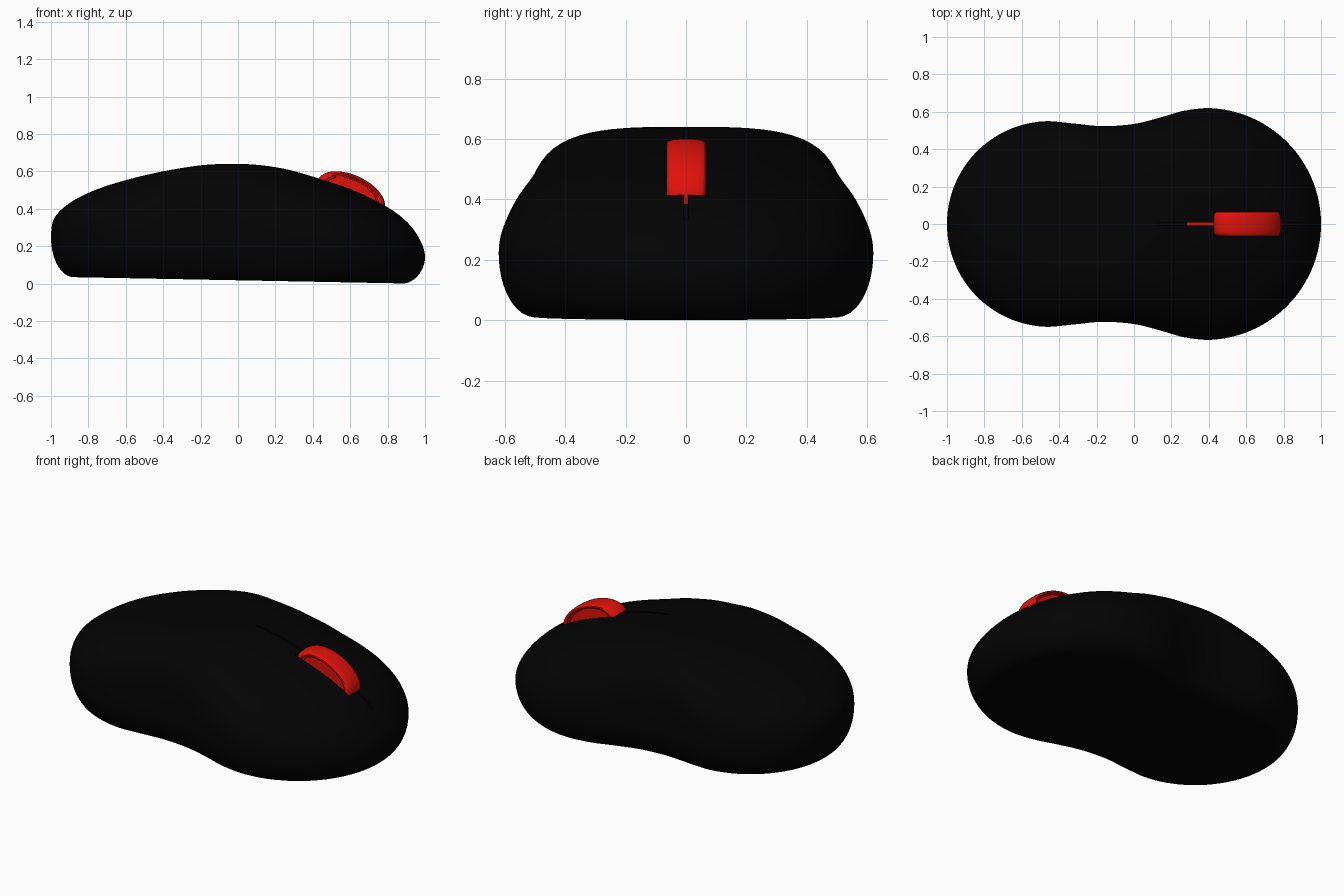
import bpy, bmesh
from math import acos, cos, sin, pi, sqrt, radians, hypot

if "Cube" in bpy.data.objects:
    bpy.data.objects.remove(bpy.data.objects["Cube"])


def material(name, color):
    m = bpy.data.materials.new(name)
    m.diffuse_color = color
    m.use_nodes = True
    m.node_tree.nodes["Principled BSDF"].inputs["Base Color"].default_value = m.diffuse_color
    return m


BLACK = material("black_shell", (0.001, 0.001, 0.001, 1))
RED = material("red_rubber", (0.75, 0.006, 0.003, 1))

# Profiles along the length: (x, value)
TOP = [(-1, .25), (-.99, .33), (-.95, .39), (-.8, .485), (-.6, .553), (-.4, .6), (-.2, .632),
       (-.05, .64), (.1, .635), (.25, .613), (.4, .572), (.6, .507), (.78, .42), (.9, .333),
       (.97, .24), (.993, .185), (1, .14)]
BELT = [(-1, .25), (0, .23), (.4, .22), (1, .14)]
WAIST = [(-.5, .548), (-.45, .55), (-.3, .535), (-.17, .523), (0, .535), (.15, .572),
         (.26, .604), (.38, .62), (.42, .6187)]
# Squareness of the upper cross-section
SQUARE = [(-1, 2.2), (-.8, 2.5), (-.47, 3), (-.2, 3.9), (0, 3.3), (.2, 2.5), (.4, 2.1), (1, 2)]


def angle(x):
    return acos(max(-1, min(1, -x)))


def sample(pts, x):
    """Smooth cubic interpolation in the angle that spaces the stations."""
    p = [(angle(a), b) for a, b in pts]
    t = angle(x)
    n = len(p)
    i = next((k for k in range(n - 1) if t <= p[k + 1][0]), n - 2)

    def slope(k):
        a, b = max(k - 1, 0), min(k + 1, n - 1)
        return (p[b][1] - p[a][1]) / (p[b][0] - p[a][0])
    h = p[i + 1][0] - p[i][0]
    s = (t - p[i][0]) / h
    return ((2*s**3 - 3*s*s + 1) * p[i][1] + (s**3 - 2*s*s + s) * h * slope(i)
            + (3*s*s - 2*s**3) * p[i + 1][1] + (s**3 - s*s) * h * slope(i + 1))


def half_width(x):
    if x < -.45:
        return sqrt(max(0, .55**2 - (x + .45)**2))
    if x > .38:
        return sqrt(max(0, .62**2 - (x - .38)**2))
    return sample(WAIST, x)


def inset(x, y):
    """Distance inside the plan outline."""
    if x < -.45:
        return max(0, .55 - hypot(x + .45, y))
    if x > .38:
        return max(0, .62 - hypot(x - .38, y))
    return max(0, half_width(x) - abs(y))


def finish(name, bm, mat):
    bmesh.ops.remove_doubles(bm, verts=bm.verts, dist=1e-5)
    bmesh.ops.recalc_face_normals(bm, faces=bm.faces)
    me = bpy.data.meshes.new(name)
    bm.to_mesh(me)
    bm.free()
    ob = bpy.data.objects.new(name, me)
    bpy.context.collection.objects.link(ob)
    me.materials.append(mat)
    return ob


def smooth(ob, deg=35):
    bpy.ops.object.select_all(action='DESELECT')
    ob.select_set(True)
    bpy.context.view_layer.objects.active = ob
    bpy.ops.object.shade_smooth_by_angle(angle=radians(deg))


def loft(rings, closed=False):
    bm = bmesh.new()
    rows = [[bm.verts.new(v) for v in r] for r in rings]
    pairs = list(zip(rows, rows[1:])) + ([(rows[-1], rows[0])] if closed else [])
    for a, b in pairs:
        for j in range(len(a)):
            k = (j + 1) % len(a)
            bm.faces.new((a[j], a[k], b[k], b[j]))
    if not closed:
        bm.faces.new(rows[0])
        bm.faces.new(rows[-1])
    return bm


# Shell: superellipse dome above the belt line, rounded wall and flat tilted base below it
def section(x, count=112):
    w, top, mid = max(half_width(x), .002), sample(TOP, x), sample(BELT, x)
    n = sample(SQUARE, x)
    floor = .0175 - .019 * x
    ring = []
    for j in range(count):
        a = 2 * pi * j / count
        c, s = cos(a), sin(a)
        if s >= 0:
            k = (abs(c)**n + abs(s)**n) ** (-1 / n)
            ring.append((x, w * c * k, mid + max(top - mid, .002) * s * k))
        else:
            y = w * c
            t = min(1, inset(x, y) / .12)
            ring.append((x, y, mid - max(.0005, (mid - floor) * sqrt(1 - (1 - t)**2))))
    return ring


N = 110
body = finish("mouse_shell",
              loft([section(-cos(pi * (.003 + .994 * i / N))) for i in range(N + 1)]), BLACK)


# Ribbon following the top ridge, used for the seam and its red lining
def ridge(name, x0, x1, half, above, below, mat):
    rings = []
    for i in range(25):
        x = x0 + (x1 - x0) * i / 24
        z = sample(TOP, x)
        rings.append([(x, -half, z - below), (x, half, z - below),
                      (x, half, z + above), (x, -half, z + above)])
    return finish(name, loft(rings), mat)


# Oval wheel form, tilted with the slope of the shell; profile is (y, radius fraction)
def oval(name, profile, mat, steps=72):
    c, s = cos(radians(-25)), sin(radians(-25))
    rings = []
    for i in range(steps):
        p, q = .195 * cos(2*pi*i/steps), .107 * sin(2*pi*i/steps)
        rings.append([(.604 + r * (p*c - q*s), y, .473 + r * (p*s + q*c)) for y, r in profile])
    return finish(name, loft(rings, True), mat)


# Cut the seam and the wheel pocket
seam_cutter = ridge("seam_cutter", .12, .9, .007, .06, .035, BLACK)
pocket_cutter = oval("pocket_cutter", [(-.069, .05), (-.069, 1.02), (.069, 1.02), (.069, .05)], BLACK)
for cutter in (seam_cutter, pocket_cutter):
    mod = body.modifiers.new(cutter.name, 'BOOLEAN')
    mod.operation = 'DIFFERENCE'
    mod.solver = 'EXACT'
    mod.object = cutter
    bpy.context.view_layer.objects.active = body
    bpy.ops.object.modifier_apply(modifier=mod.name)
    bpy.data.objects.remove(cutter)
smooth(body)

# Red lining deep in the seam
ridge("seam_lining", .28, .78, .008, -.016, .04, RED)

# Scroll wheel: rounded tyre with stepped, recessed sides
half = [(.047, .05), (.047, .74), (.054, .75), (.055, .8), (.062, .81), (.065, .86),
        (.063, .91), (.055, .955), (.042, .98), (.022, .996), (0, 1)]
wheel = oval("scroll_wheel", half + [(-y, r) for y, r in reversed(half[:-1])], RED)
smooth(wheel)
